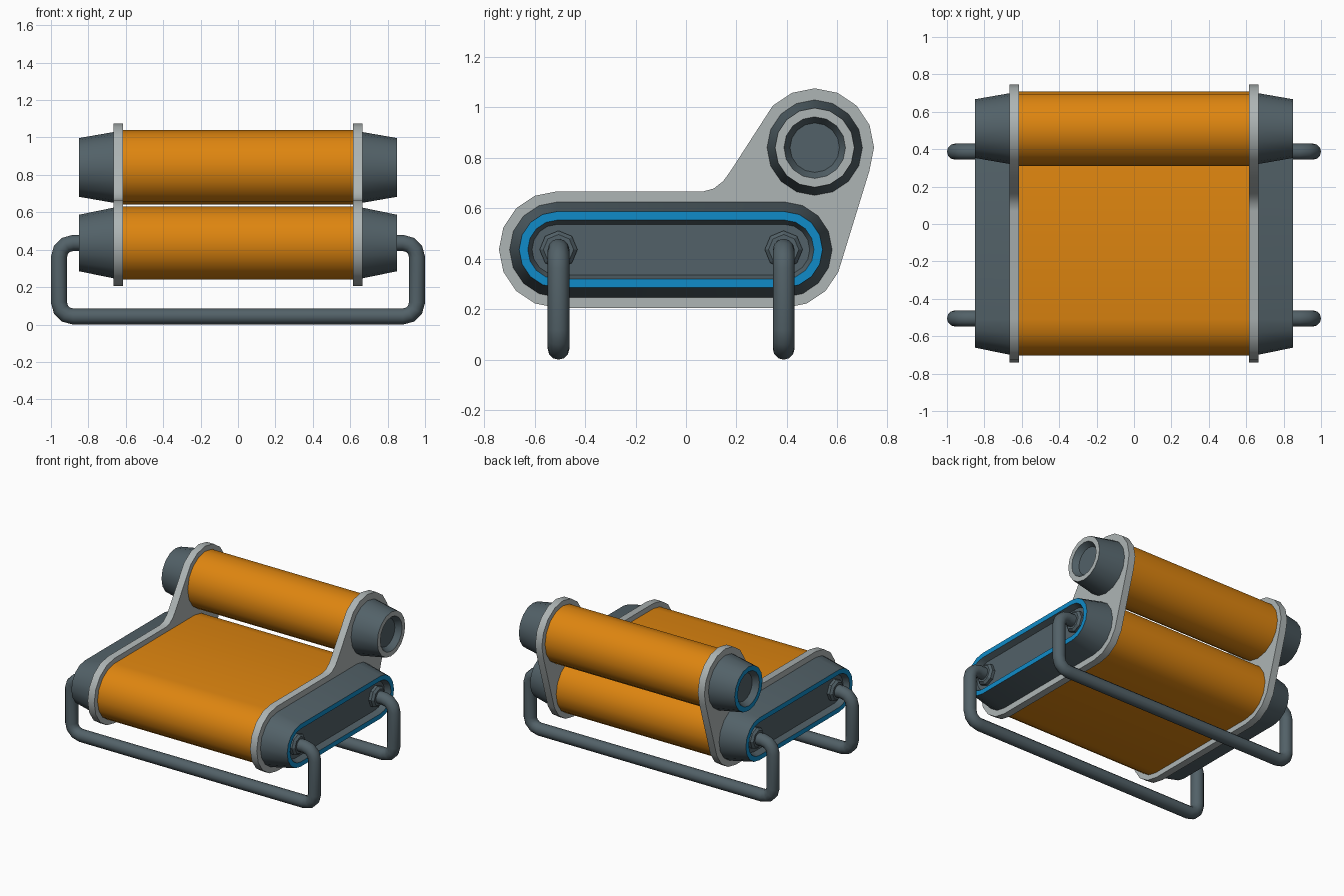
import bpy, bmesh, math
from mathutils import Vector

if "Cube" in bpy.data.objects:
    bpy.data.objects.remove(bpy.data.objects["Cube"])


def material(name, rgb):
    m = bpy.data.materials.new(name)
    m.diffuse_color = (*rgb, 1)
    m.use_nodes = True
    m.node_tree.nodes["Principled BSDF"].inputs["Base Color"].default_value = m.diffuse_color
    return m


ORANGE = material("orange fabric", (0.73, 0.235, 0.005))
SLATE = material("slate", (0.085, 0.12, 0.138))
GREY = material("light grey", (0.42, 0.46, 0.46))
BLUE = material("blue trim", (0.005, 0.26, 0.58))

# Seat end centres, seat height and backrest roller centre (y, z)
Y0, Y1, ZS = -0.51, 0.39, 0.436
RY, RZ = 0.51, 0.84


def arc(cy, cz, r, a0, a1, n):
    return [(cy + r * math.cos(math.radians(a0 + (a1 - a0) * i / n)),
             cz + r * math.sin(math.radians(a0 + (a1 - a0) * i / n))) for i in range(n + 1)]


def stadium(r):
    return arc(Y1, ZS, r, -90, 90, 8) + arc(Y0, ZS, r, 90, 270, 8)


def circle(r, cy=RY, cz=RZ, n=16):
    return arc(cy, cz, r, 0, 360, n)[:-1]


def finish(bm, name, mats, angle=30):
    bmesh.ops.recalc_face_normals(bm, faces=bm.faces)
    me = bpy.data.meshes.new(name)
    bm.to_mesh(me)
    bm.free()
    for m in mats:
        me.materials.append(m)
    ob = bpy.data.objects.new(name, me)
    bpy.context.collection.objects.link(ob)
    bpy.ops.object.select_all(action='DESELECT')
    ob.select_set(True)
    bpy.context.view_layer.objects.active = ob
    bpy.ops.object.shade_smooth_by_angle(angle=math.radians(angle))
    return ob


def loft(name, rings, mats, trim_step=None):
    """Join (x, profile) rings along x, capping both ends; one step takes the trim colour."""
    bm = bmesh.new()
    loops = [[bm.verts.new((x, y, z)) for y, z in pts] for x, pts in rings]
    for k in range(len(loops) - 1):
        a, b = loops[k], loops[k + 1]
        for i in range(len(a)):
            j = (i + 1) % len(a)
            f = bm.faces.new((a[i], a[j], b[j], b[i]))
            f.material_index = 1 if k == trim_step else 0
    bm.faces.new(loops[0])
    bm.faces.new(loops[-1])
    return finish(bm, name, mats)


# Upholstered seat and backrest roller
loft("seat_cushion", [(-0.63, stadium(0.194)), (0.63, stadium(0.194))], [ORANGE])
loft("backrest_roller", [(-0.63, circle(0.199)), (0.63, circle(0.199))], [ORANGE])

# Side plate outline: seat front, upper fillet, roller arc, back edge, lower back arc
plate = (arc(Y0, ZS, 0.231, 270, 90, 8)
         + [(0.07, 0.667), (0.11, 0.678), (0.147, 0.707), (0.175, 0.745)]
         + arc(RY, RZ, 0.235, 135, -22.5, 7)
         + arc(Y1, ZS, 0.231, -22.5, -90, 3))

for s, side in ((1, "right"), (-1, "left")):
    loft(side + "_side_plate", [(s * 0.614, plate), (s * 0.666, plate)], [GREY])
    # Tapered end caps with a coloured rim and a recessed panel
    loft(side + "_seat_cap", [(s * 0.66, stadium(0.19)), (s * 0.85, stadium(0.151)),
                              (s * 0.85, stadium(0.117)), (s * 0.81, stadium(0.1))],
         [SLATE, BLUE], 1)
    loft(side + "_roller_cap", [(s * 0.66, circle(0.19)), (s * 0.85, circle(0.157)),
                                (s * 0.85, circle(0.122)), (s * 0.81, circle(0.098))],
         [SLATE, GREY if s > 0 else BLUE], 1)
    # Collars where the legs enter the seat caps
    for y, end in ((-0.505, "front"), (0.387, "back")):
        loft(f"{side}_{end}_collar", [(s * 0.80, circle(0.075, y, ZS, 8)),
                                      (s * 0.83, circle(0.075, y, ZS, 8)),
                                      (s * 0.845, circle(0.06, y, ZS, 8))], [SLATE])


def corner(cx, cz, r, a0, a1):
    return arc(cx, cz, r, a0, a1, 3)


# U-shaped tube legs
R, X, B = 0.043, 0.957, 0.075
half = [(0.80, ZS)] + corner(X - B, ZS - B, B, 90, 0) + corner(X - B, R + B, B, 0, -90)
path = half + [(-x, z) for x, z in reversed(half)]
N = 12
for y, end in ((-0.505, "front"), (0.387, "back")):
    bm = bmesh.new()
    rings = []
    for i, (x, z) in enumerate(path):
        p = Vector((x, 0, z))
        a = Vector((path[max(i - 1, 0)][0], 0, path[max(i - 1, 0)][1]))
        k = min(i + 1, len(path) - 1)
        b = Vector((path[k][0], 0, path[k][1]))
        t = (b - a).normalized()
        side = Vector((-t.z, 0, t.x))
        rings.append([bm.verts.new(p + side * (R * math.cos(2 * math.pi * q / N))
                                   + Vector((0, y + R * math.sin(2 * math.pi * q / N), 0)))
                      for q in range(N)])
    for a, b in zip(rings, rings[1:]):
        for q in range(N):
            bm.faces.new((a[q], a[(q + 1) % N], b[(q + 1) % N], b[q]))
    bm.faces.new(rings[0])
    bm.faces.new(rings[-1])
    finish(bm, end + "_leg_tube", [SLATE], 40)
